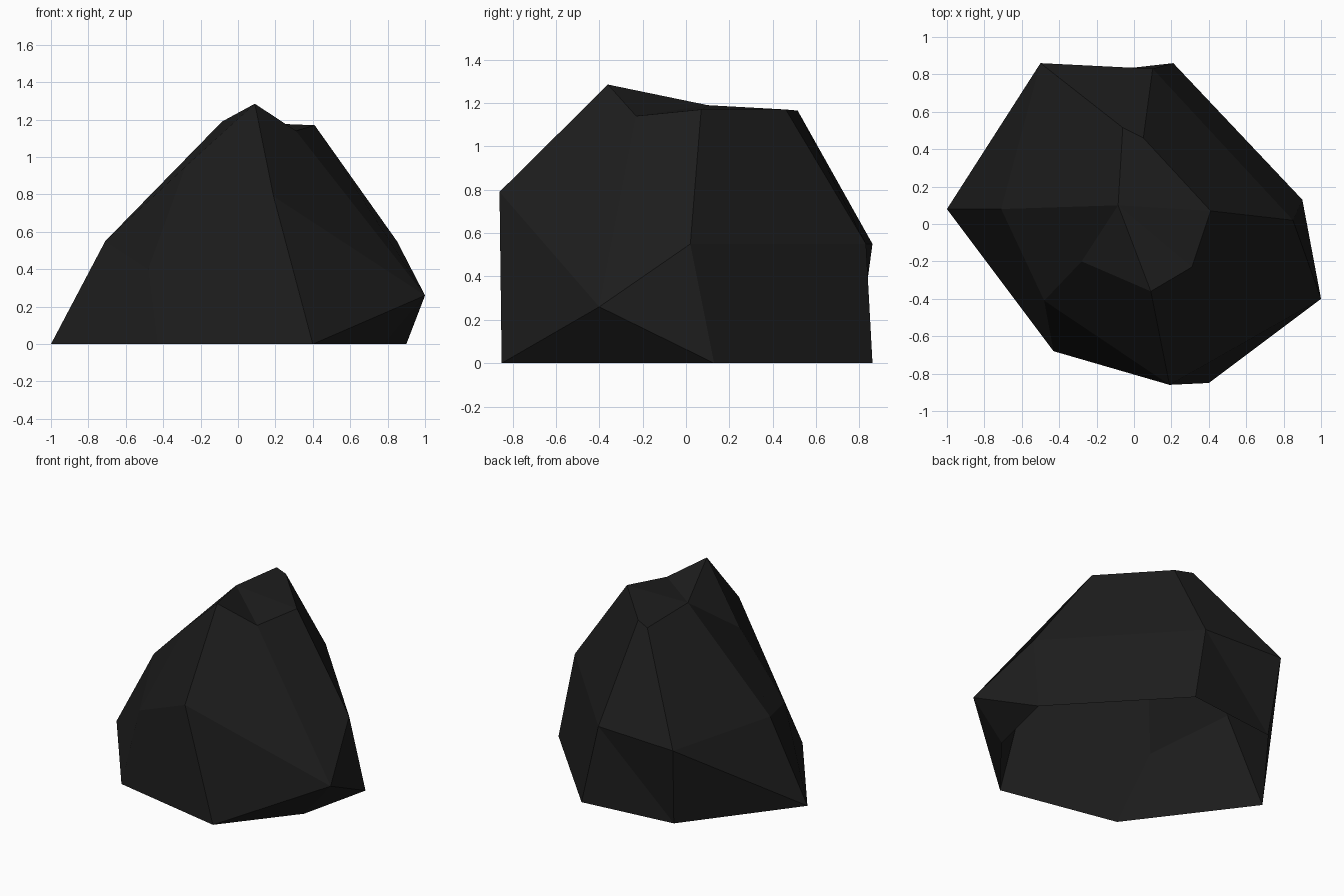
import bpy, bmesh

if "Cube" in bpy.data.objects:
    bpy.data.objects.remove(bpy.data.objects["Cube"])

# One flat dark stone colour
stone = bpy.data.materials.new("dark stone")
stone.diffuse_color = (0.0125, 0.0125, 0.0125, 1)
stone.use_nodes = True
stone.node_tree.nodes["Principled BSDF"].inputs["Base Color"].default_value = stone.diffuse_color

# Three seven-sided rings, running counter-clockwise from the left side
base = [(-1.0, .08, 0), (-.43, -.68, 0), (.40, -.85, 0), (.78, -.38, 0),
        (.90, .13, 0), (.21, .86, 0), (-.455, .785, 0)]
shoulder = [(-.71, .08, .55), (-.48, -.41, .40), (.19, -.86, .79), (1.0, -.40, .26),
            (.85, .02, .55), (.10, .83, .55), (-.50, .86, .55)]
crown = [(-.085, .10, 1.19), (-.28, -.20, .95), (.09, -.36, 1.285), (.31, -.23, 1.14),
         (.41, .07, 1.17), (.05, .46, 1.17), (-.06, .515, 1.165)]

bm = bmesh.new()
rings = [[bm.verts.new(p) for p in ring] for ring in (base, shoulder, crown)]

# Side facets between neighbouring rings (the underside is open).
# Bent facets are split along a rising or falling diagonal.
splits = {(0, 2): "rise", (0, 3): "fall", (0, 5): "fall", (0, 6): "fall"}
for level in range(2):
    low, high = rings[level], rings[level + 1]
    for i in range(7):
        j = (i + 1) % 7
        a, b, c, d = low[i], low[j], high[j], high[i]
        split = splits.get((level, i))
        if split == "rise":
            facets = ((a, b, c), (a, c, d))
        elif split == "fall":
            facets = ((a, b, d), (b, c, d))
        else:
            facets = ((a, b, c, d),)
        for f in facets:
            bm.faces.new(f)

# Faceted top
for cap in ((0, 1, 2), (0, 2, 3), (0, 3, 4), (0, 4, 5, 6)):
    bm.faces.new([rings[2][i] for i in cap])

mesh = bpy.data.meshes.new("rock")
bm.to_mesh(mesh)
bm.free()
mesh.materials.append(stone)
rock = bpy.data.objects.new("rock", mesh)
bpy.context.collection.objects.link(rock)
